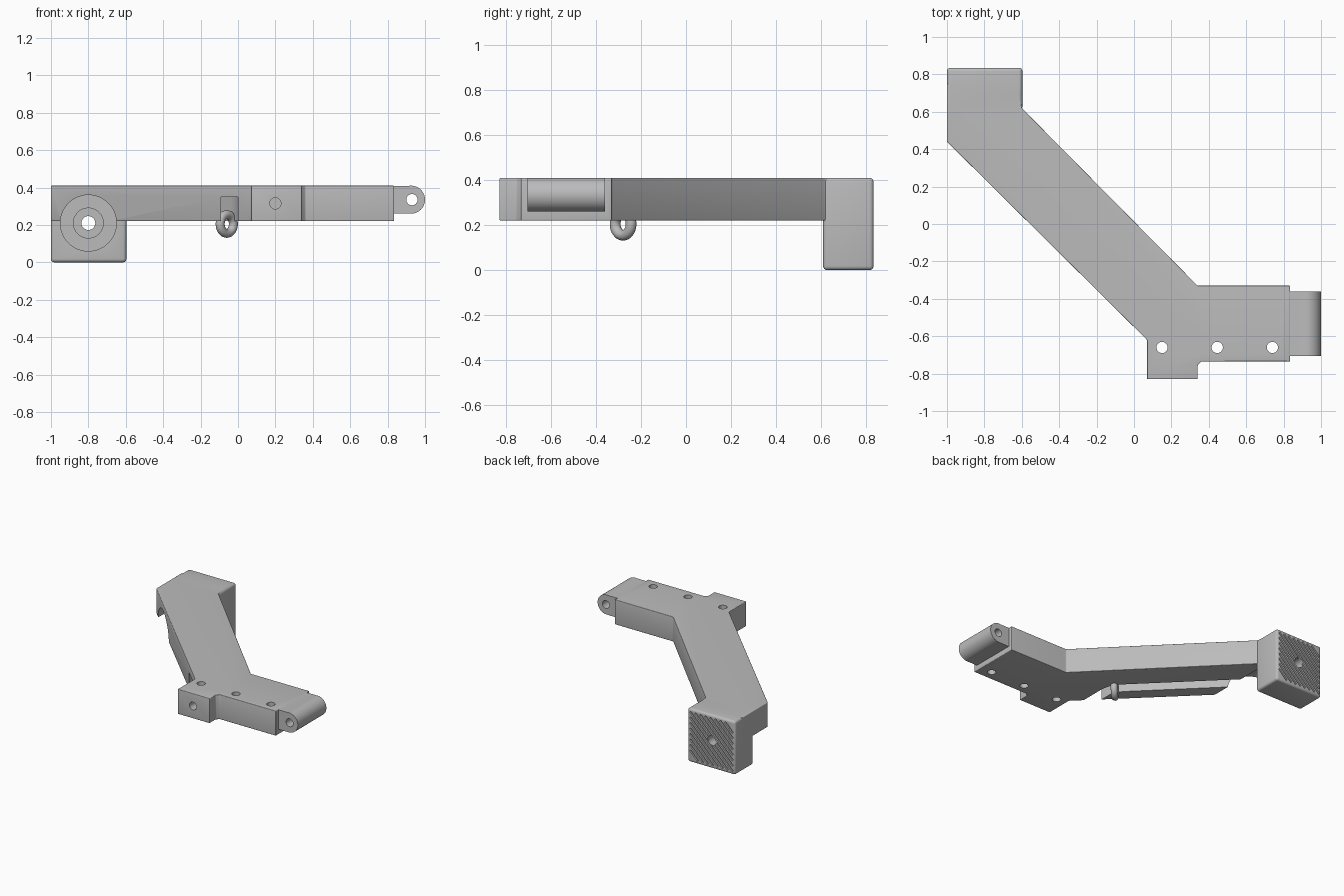
import bpy, bmesh, math
from mathutils import Matrix, Vector

old = bpy.data.objects.get("Cube")
if old:
    bpy.data.objects.remove(old)

grey = bpy.data.materials.new("light_grey")
grey.use_nodes = True
colour = (0.5, 0.5, 0.5, 1)
grey.diffuse_color = colour
grey.node_tree.nodes["Principled BSDF"].inputs["Base Color"].default_value = colour


def finish(name, bm):
    bmesh.ops.recalc_face_normals(bm, faces=bm.faces)
    mesh = bpy.data.meshes.new(name)
    bm.to_mesh(mesh)
    bm.free()
    mesh.materials.append(grey)
    obj = bpy.data.objects.new(name, mesh)
    bpy.context.collection.objects.link(obj)
    return obj


def prism(name, outline, z0, z1, bevel=0.0):
    """Extrude a plan outline between two heights."""
    bm = bmesh.new()
    face = bm.faces.new([bm.verts.new((x, y, z0)) for x, y in outline])
    new = bmesh.ops.extrude_face_region(bm, geom=[face])["geom"]
    bmesh.ops.translate(bm, vec=(0, 0, z1 - z0),
                        verts=[g for g in new if isinstance(g, bmesh.types.BMVert)])
    if bevel:
        bmesh.ops.recalc_face_normals(bm, faces=bm.faces)
        bmesh.ops.bevel(bm, geom=bm.edges[:], offset=bevel, segments=4,
                        profile=0.5, affect='EDGES')
    return finish(name, bm)


def block(name, x0, x1, y0, y1, z0, z1, bevel=0.0):
    return prism(name, [(x0, y0), (x1, y0), (x1, y1), (x0, y1)], z0, z1, bevel)


def rod(name, start, end, radius, sides=48):
    a, b = Vector(start), Vector(end)
    turn = (b - a).to_track_quat('Z', 'Y').to_matrix().to_4x4()
    bm = bmesh.new()
    bmesh.ops.create_cone(bm, cap_ends=True, segments=sides, radius1=radius, radius2=radius,
                          depth=(b - a).length,
                          matrix=Matrix.Translation((a + b) / 2) @ turn)
    return finish(name, bm)


def combine(target, tool, operation):
    """Apply a boolean and remove the tool."""
    mod = target.modifiers.new("combine", 'BOOLEAN')
    mod.operation, mod.solver, mod.object = operation, 'EXACT', tool
    bpy.ops.object.select_all(action='DESELECT')
    bpy.context.view_layer.objects.active = target
    target.select_set(True)
    bpy.ops.object.modifier_apply(modifier=mod.name)
    bpy.data.objects.remove(tool)


TOP, UNDER, BACK = 0.41, 0.22, 0.835
FOOT_X, FOOT_Z = -0.8, 0.21

# Cranked arm with the mounting plate and the side tab
arm = prism("bracket_arm", [
    (-1, 0.44), (-1, 0.75), (-0.62, 0.75), (-0.6, 0.62), (0.34, -0.33), (0.835, -0.33),
    (0.835, -0.735), (0.36, -0.735), (0.34, -0.755), (0.34, -0.83), (0.07, -0.83),
    (0.07, -0.62)], UNDER, TOP, 0.005)

# Deep foot block
combine(arm, block("foot", -1, -0.597, 0.61, BACK, 0, TOP, 0.018), 'UNION')

# Hinge barrel with its flat neck
combine(arm, block("barrel_neck", 0.8, 0.925, -0.705, -0.36, 0.26, TOP - 0.001), 'UNION')
combine(arm, rod("barrel", (0.925, -0.705, 0.335), (0.925, -0.36, 0.335), 0.075), 'UNION')

# Cable channel under the arm, leaving through its side
combine(arm, prism("channel", [
    (-0.09, -0.6), (0, -0.6), (0, -0.34), (-0.01, -0.29), (-0.04, -0.23), (-0.75, 0.48),
    (-0.75, 0.34), (-0.14, -0.27), (-0.1, -0.32), (-0.09, -0.36)], 0.1, 0.35), 'DIFFERENCE')

# Stepped bore through the foot, which also tunnels through the arm
for radius, start, end in ((0.15, 0, 0.68), (0.08, 0.6, 0.74), (0.037, 0.6, 1)):
    combine(arm, rod("bore", (FOOT_X, start, FOOT_Z), (FOOT_X, end, FOOT_Z), radius), 'DIFFERENCE')

# Plate holes, tab hole and hinge pin hole
for x in (0.15, 0.445, 0.74):
    combine(arm, rod("plate_hole", (x, -0.66, 0), (x, -0.66, 1), 0.03, 32), 'DIFFERENCE')
combine(arm, rod("tab_hole", (0.2, -1, 0.315), (0.2, -0.6, 0.315), 0.03, 32), 'DIFFERENCE')
combine(arm, rod("pin_hole", (0.93, -1, 0.335), (0.93, 0, 0.335), 0.03, 32), 'DIFFERENCE')

# Diagonal grip grooves on the back of the foot
bm = bmesh.new()
half, pitch = 0.18, 0.042
for i in range(-7, 8):
    c = i * pitch
    low, high = max(-half, -half - c), min(half, half - c)
    mid = (low + high) / 2
    place = (Matrix.Translation((FOOT_X + mid, BACK, 0.205 + mid + c))
             @ Matrix.Rotation(-math.pi / 4, 4, 'Y')
             @ Matrix.Diagonal(((high - low) * math.sqrt(2), 0.024, 0.015, 1)))
    bmesh.ops.create_cube(bm, size=1, matrix=place)
combine(arm, finish("grooves", bm), 'DIFFERENCE')

# Cable ring across the channel
bpy.ops.mesh.primitive_torus_add(major_radius=0.05, minor_radius=0.024, major_segments=40,
                                 minor_segments=16, location=(-0.06, -0.28, 0.205),
                                 rotation=(math.pi / 2, 0, math.pi / 4))
ring = bpy.context.object
ring.name = "cable_ring"
ring.data.materials.append(grey)

for obj in (arm, ring):
    bpy.ops.object.select_all(action='DESELECT')
    bpy.context.view_layer.objects.active = obj
    obj.select_set(True)
    bpy.ops.object.shade_smooth_by_angle(angle=math.radians(30))
